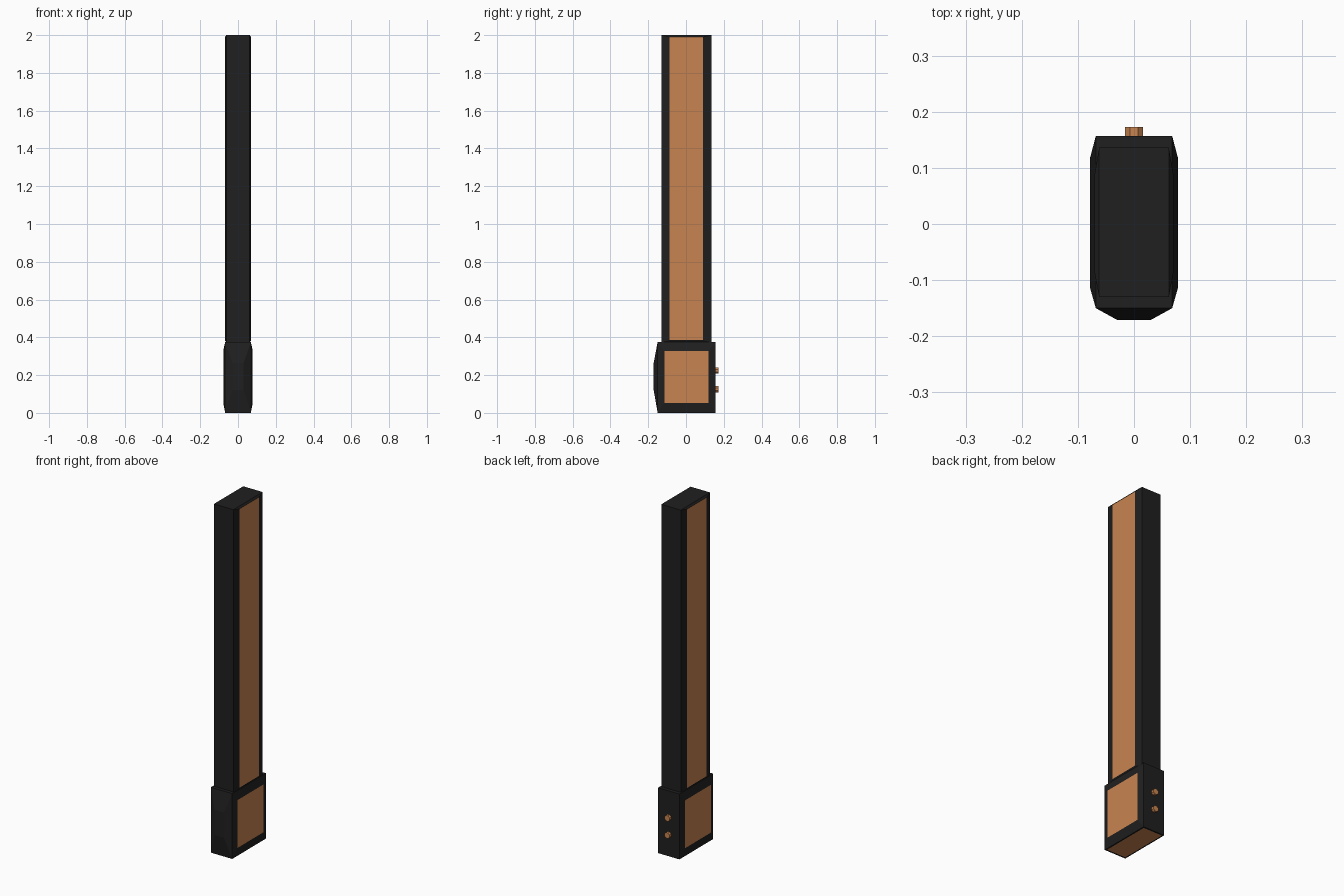
import bpy, bmesh, math
from mathutils import Vector, Matrix

if "Cube" in bpy.data.objects:
    bpy.data.objects.remove(bpy.data.objects["Cube"])


def material(name, color):
    m = bpy.data.materials.new(name)
    m.diffuse_color = color
    m.use_nodes = True
    m.node_tree.nodes["Principled BSDF"].inputs["Base Color"].default_value = m.diffuse_color
    return m


dark = material("dark_casing", (0.014, 0.014, 0.014, 1))
copper = material("copper", (0.58, 0.23, 0.08, 1))


def finish(bm, name):
    me = bpy.data.meshes.new(name)
    bmesh.ops.recalc_face_normals(bm, faces=bm.faces)
    bm.to_mesh(me)
    bm.free()
    me.materials.append(dark)
    me.materials.append(copper)
    ob = bpy.data.objects.new(name, me)
    bpy.context.collection.objects.link(ob)
    return ob


def box(lo, hi):
    bm = bmesh.new()
    bmesh.ops.create_cube(bm, size=1)
    for v in bm.verts:
        v.co = Vector([hi[i] if v.co[i] > 0 else lo[i] for i in range(3)])
    return bm


def panel(bm, direction, lo, hi, mat):
    """Inset the face pointing along direction and fit it to the lo-hi rectangle."""
    bm.normal_update()
    face = max((f for f in bm.faces if f.normal.dot(Vector(direction)) > 0.99),
               key=lambda f: f.calc_area())
    mid = face.calc_center_median()
    bmesh.ops.inset_individual(bm, faces=[face], thickness=0.005)
    for v in face.verts:
        v.co = Vector([hi[i] if v.co[i] > mid[i] else lo[i] for i in range(3)])
    face.material_index = mat


# Long shaft with raised copper side panels
shaft = box((-0.062, -0.13, 0.372), (0.062, 0.136, 2.0))
for s in (-1, 1):
    panel(shaft, (s, 0, 0), (s * 0.07, -0.088, 0.386), (s * 0.07, 0.09, 1.99), 1)
finish(shaft, "shaft")

# Base block with side panels, front bulge and inlaid underside
base = box((-0.068, -0.15, 0), (0.068, 0.157, 0.376))
for s in (-1, 1):
    panel(base, (s, 0, 0), (s * 0.078, -0.115, 0.053), (s * 0.078, 0.119, 0.328), 1)
panel(base, (0, -1, 0), (-0.03, -0.171, 0.12), (0.03, -0.171, 0.265), 0)
panel(base, (0, 0, -1), (-0.06, -0.14, 0), (0.06, 0.148, 0), 1)
finish(base, "base")

# Two round buttons on the back
for i, z in enumerate((0.125, 0.224)):
    bm = bmesh.new()
    bmesh.ops.create_cone(bm, cap_ends=True, segments=8, radius1=0.0175, radius2=0.0175,
                          depth=0.026,
                          matrix=Matrix.Translation((0, 0.16, z))
                          @ Matrix.Rotation(math.pi / 2, 4, 'X')
                          @ Matrix.Rotation(math.pi / 8, 4, 'Z'))
    for f in bm.faces:
        f.material_index = 1
    finish(bm, f"button_{i + 1}")
